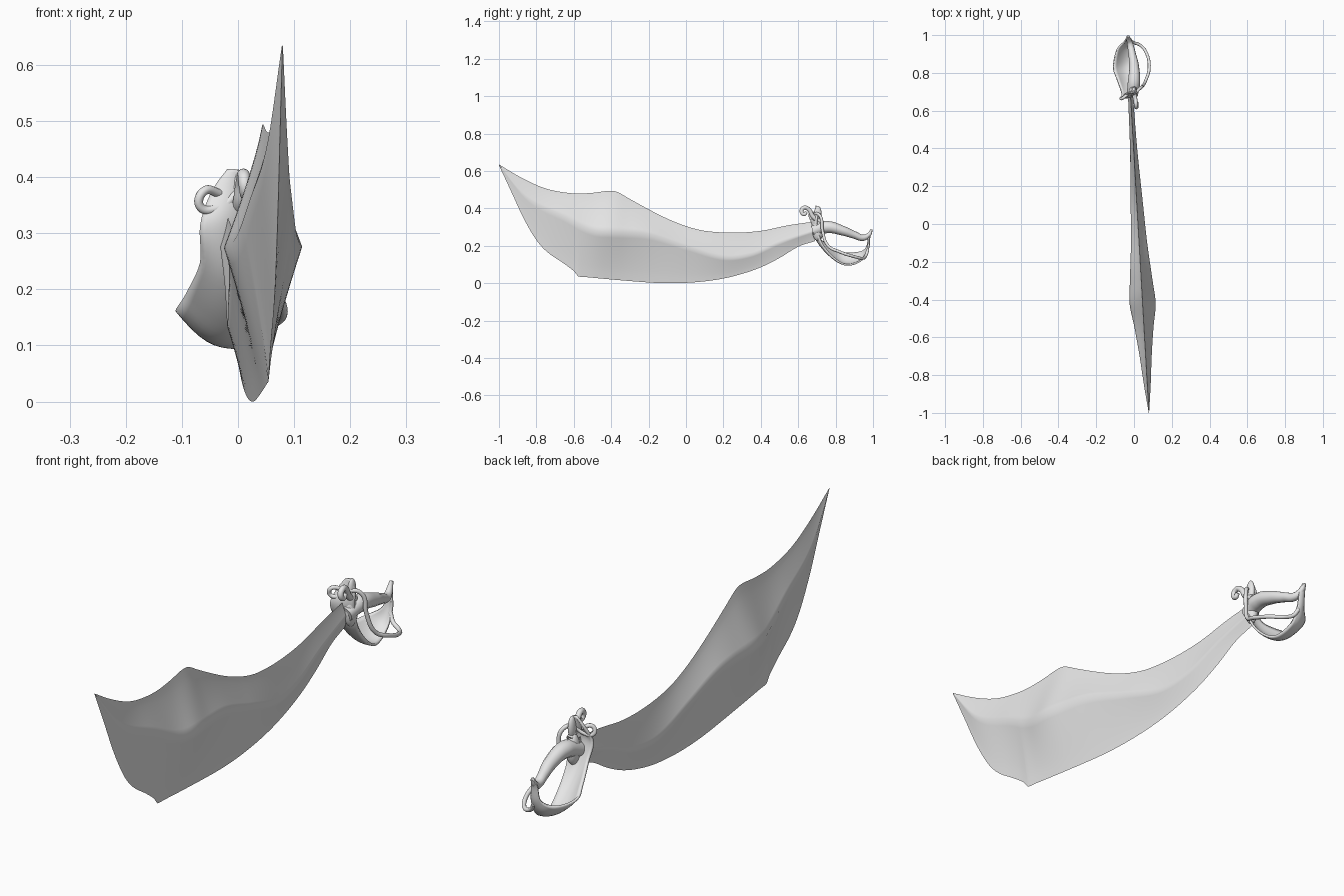
import bpy
import bmesh
import math
from mathutils import Vector

cube = bpy.data.objects.get("Cube")
if cube:
    bpy.data.objects.remove(cube, do_unlink=True)

steel = bpy.data.materials.new("light_grey_steel")
steel.use_nodes = True
steel.diffuse_color = (0.8, 0.8, 0.8, 1)
steel.node_tree.nodes["Principled BSDF"].inputs["Base Color"].default_value = (0.8, 0.8, 0.8, 1)


def smooth_curve(keys, t):
    """Cubic interpolation through (parameter, value) keys; values may be vectors."""
    last = len(keys) - 1
    i = 0
    while i < last - 1 and t > keys[i + 1][0]:
        i += 1

    def slope(k):
        a, b = keys[max(k - 1, 0)], keys[min(k + 1, last)]
        return (b[1] - a[1]) / (b[0] - a[0])

    (t0, v0), (t1, v1) = keys[i], keys[i + 1]
    d = t1 - t0
    u = (t - t0) / d
    w = u * u * (3 - 2 * u)
    return (v0 * (1 - w) + v1 * w
            + slope(i) * (d * u * (1 - u) ** 2)
            - slope(i + 1) * (d * u * u * (1 - u)))


def finish(obj, angle=45):
    obj.data.materials.clear()
    obj.data.materials.append(steel)
    bpy.ops.object.select_all(action='DESELECT')
    obj.select_set(True)
    bpy.context.view_layer.objects.active = obj
    bpy.ops.object.shade_smooth_by_angle(angle=math.radians(angle))


def loft(name, sections, closed):
    """Skin a list of equally long point rows; closed rows also get end caps."""
    bm = bmesh.new()
    rows = [[bm.verts.new(p) for p in row] for row in sections]
    n = len(rows[0])
    for a, b in zip(rows, rows[1:]):
        for j in range(n if closed else n - 1):
            k = (j + 1) % n
            bm.faces.new((a[j], a[k], b[k], b[j]))
    if closed:
        bm.faces.new(rows[0])
        bm.faces.new(rows[-1])
    bmesh.ops.recalc_face_normals(bm, faces=bm.faces)
    mesh = bpy.data.meshes.new(name)
    bm.to_mesh(mesh)
    bm.free()
    obj = bpy.data.objects.new(name, mesh)
    bpy.context.collection.objects.link(obj)
    return obj


def rod(name, points, radius):
    """Round rod along points; a fourth coordinate scales the local radius."""
    data = bpy.data.curves.new(name, 'CURVE')
    data.dimensions = '3D'
    data.bevel_depth = radius
    data.bevel_resolution = 4
    data.resolution_u = 8
    data.use_fill_caps = True
    spline = data.splines.new('BEZIER')
    spline.bezier_points.add(len(points) - 1)
    for bp, p in zip(spline.bezier_points, points):
        bp.co = p[:3]
        bp.radius = p[3] if len(p) > 3 else 1
        bp.handle_left_type = bp.handle_right_type = 'AUTO'
    obj = bpy.data.objects.new(name, data)
    bpy.context.collection.objects.link(obj)
    bpy.ops.object.select_all(action='DESELECT')
    obj.select_set(True)
    bpy.context.view_layer.objects.active = obj
    bpy.ops.object.convert(target='MESH')
    obj = bpy.context.view_layer.objects.active
    finish(obj, 60)
    return obj


# Blade: back edge, cutting edge, ridge height and half thickness along y
back = [(-1, .635), (-.9, .575), (-.8, .525), (-.72, .498), (-.6, .48), (-.5, .483),
        (-.41, .494), (-.37, .489), (-.3, .45), (-.2, .395), (-.1, .345), (0, .305),
        (.1, .28), (.25, .27), (.4, .28), (.55, .31), (.69, .33)]
belly = [(-1, .63), (-.93, .48), (-.87, .35), (-.8, .23), (-.74, .165), (-.66, .11),
         (-.6, .065), (-.575, .036), (-.55, .034), (-.4, .02), (-.2, .004), (-.1, 0),
         (0, .002), (.1, .01), (.2, .025), (.3, .05), (.4, .085), (.5, .135),
         (.6, .195), (.69, .225)]
ridge = [(-1, .633), (-.85, .46), (-.65, .36), (-.5, .285), (-.4, .275), (-.2, .265),
         (0, .2), (.2, .135), (.35, .15), (.5, .215), (.69, .28)]
thick = [(-1, .001), (-.85, .018), (-.7, .032), (-.55, .05), (-.42, .069), (-.3, .06),
         (-.1, .043), (.1, .033), (.4, .019), (.69, .013)]


def blade_section(y):
    top, low = smooth_curve(back, y), smooth_curve(belly, y)
    mid = min(max(smooth_curve(ridge, y), low + .001), top - .001)
    half = smooth_curve(thick, y)
    axis = .021 - .058 * y
    steps = 8
    side = []
    for j in range(-steps, steps + 1):
        u = j / steps
        z = mid + u * (top - mid if u > 0 else mid - low)
        side.append((half * (1 - abs(u)) ** 1.2, z))
    right = [(axis + w, y, z) for w, z in side]
    left = [(axis - w, y, z) for w, z in side[-2:0:-1]]
    return right + left


stations = sorted({round(-1 + .02 * i, 3) for i in range(85)} | {-.575, -.93, .69})
finish(loft("blade", [blade_section(y) for y in stations], True), 40)

# Knuckle guard: a broad curved band, given by its left and right edges
edges = [((.0, .70, .412), (-.018, .70, .412)),
         ((.015, .705, .37), (-.045, .69, .375)),
         ((.017, .70, .31), (-.067, .67, .315)),
         ((.015, .725, .215), (-.066, .70, .25)),
         ((.01, .79, .135), (-.09, .77, .195)),
         ((.0, .86, .098), (-.108, .83, .165)),
         ((-.01, .935, .122), (-.09, .92, .165)),
         ((-.013, .972, .185), (-.05, .965, .19)),
         ((-.018, .978, .25), (-.042, .978, .25)),
         ((-.026, .993, .286), (-.036, .993, .286))]
near = [(i, Vector(e[0])) for i, e in enumerate(edges)]
far = [(i, Vector(e[1])) for i, e in enumerate(edges)]
hand_centre = Vector((0, .85, .25))
rows = []
for i in range(6 * (len(edges) - 1) + 1):
    a, b = smooth_curve(near, i / 6), smooth_curve(far, i / 6)
    out = (a + b) / 2 - hand_centre
    out.x = 0
    out.normalize()
    bulge = (a - b).length * .15
    rows.append([a.lerp(b, j / 8) + out * bulge * math.sin(math.pi * j / 8)
                 for j in range(9)])
band = loft("knuckle_guard", rows, False)
solid = band.modifiers.new("thickness", 'SOLIDIFY')
solid.thickness = .009
solid.offset = 0
finish(band, 50)

# Grip, tapering back into a raised hook at the pommel
rod("grip", [(-.01, .68, .28, 1), (0, .75, .3, 1.1), (0, .84, .28, .85),
             (-.01, .9, .258, .66), (-.02, .95, .243, .55),
             (-.028, .978, .26, .4), (-.031, .993, .286, .22)], .03)

# Thin side ring that wraps the guard and sweeps back to the pommel
rod("side_ring", [(-.03, .69, .37), (-.062, .665, .374), (-.067, .667, .347),
                  (-.03, .68, .347), (.005, .695, .372), (.034, .72, .355),
                  (.045, .73, .28), (.062, .76, .2), (.08, .82, .168),
                  (.068, .9, .142), (.035, .945, .133), (0, .96, .145),
                  (-.02, .972, .175)], .008)

# Scrolled quillon in front of the guard
rod("quillon_scroll", [(0, .72, .33, 1.2), (.003, .68, .355, 1.1), (.007, .658, .392, 1),
                       (.01, .634, .404, 1), (.012, .618, .386, 1),
                       (.014, .631, .368, .9), (.014, .644, .381, .8)], .011)

# Rounded collar and upper leaf joining blade to grip
for name, centre, size in (("guard_leaf", (0, .705, .37), (.013, .02, .044)),
                           ("collar", (-.005, .705, .285), (.024, .03, .06))):
    bpy.ops.mesh.primitive_uv_sphere_add(segments=24, ring_count=14, radius=1, location=centre)
    obj = bpy.context.object
    obj.name = name
    obj.scale = size
    finish(obj)
